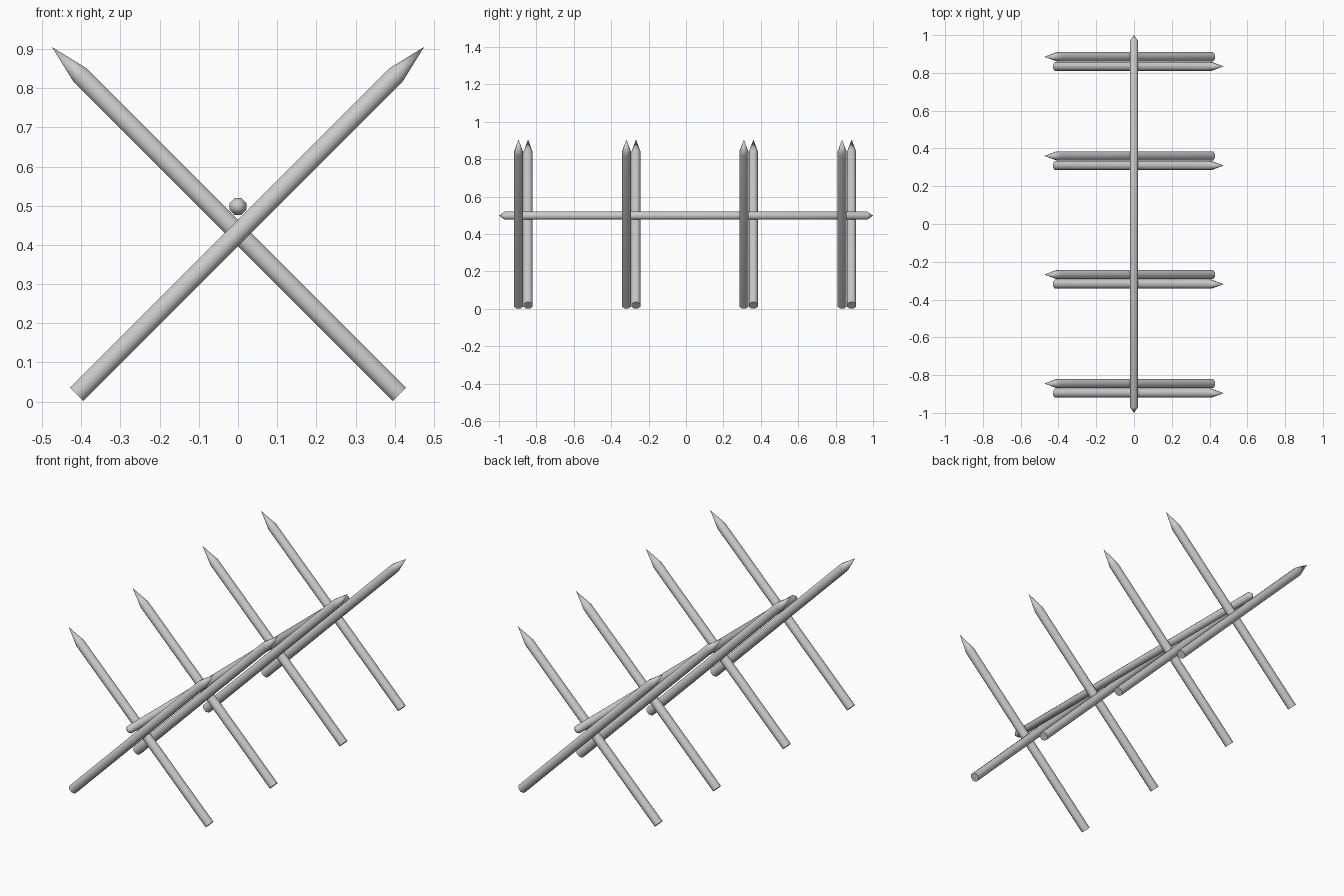
import bpy, bmesh, math
from mathutils import Vector

if "Cube" in bpy.data.objects:
    bpy.data.objects.remove(bpy.data.objects["Cube"])

SIDES = 8


def pole(name, start, end, radius, tip_end, tip_start=0.0):
    """Octagonal pole from start to end, sharpened over the given tip lengths."""
    start, end = Vector(start), Vector(end)
    axis = (end - start).normalized()
    side = Vector((0, 1, 0)).cross(axis)
    side = side.normalized() if side.length > 0.01 else Vector((1, 0, 0))
    up = axis.cross(side)
    bm = bmesh.new()

    def ring(centre):
        angles = [2 * math.pi * (i + 0.5) / SIDES for i in range(SIDES)]
        return [bm.verts.new(centre + radius * (math.cos(a) * side + math.sin(a) * up))
                for a in angles]

    def point(loop, position):
        apex = bm.verts.new(position)
        for i in range(SIDES):
            bm.faces.new((loop[i], loop[(i + 1) % SIDES], apex))

    low = ring(start + axis * tip_start)
    high = ring(end - axis * tip_end)
    for i in range(SIDES):
        j = (i + 1) % SIDES
        bm.faces.new((low[i], low[j], high[j], high[i]))
    point(high, end)
    if tip_start:
        point(low, start)
    else:
        bm.faces.new(low)
    bmesh.ops.recalc_face_normals(bm, faces=bm.faces)
    mesh = bpy.data.meshes.new(name)
    bm.to_mesh(mesh)
    bm.free()
    obj = bpy.data.objects.new(name, mesh)
    bpy.context.collection.objects.link(obj)
    bpy.context.view_layer.objects.active = obj
    bpy.ops.object.select_all(action='DESELECT')
    obj.select_set(True)
    bpy.ops.object.shade_smooth_by_angle(angle=math.radians(50))
    return obj


# Crossed pairs of sharpened stakes
for n, y in enumerate((-0.87, -0.293, 0.335, 0.86), 1):
    for lean, label in ((1, "right"), (-1, "left")):
        yy = y - lean * 0.0255
        pole(f"stake_{label}_{n}", (-lean * 0.412, yy, 0.0185),
             (lean * 0.475, yy, 0.9055), 0.0262, 0.102)

# Long rail resting in the crossings, pointed at both ends
pole("rail", (0, -1, 0.498), (0, 1, 0.498), 0.0232, 0.03, 0.03)
